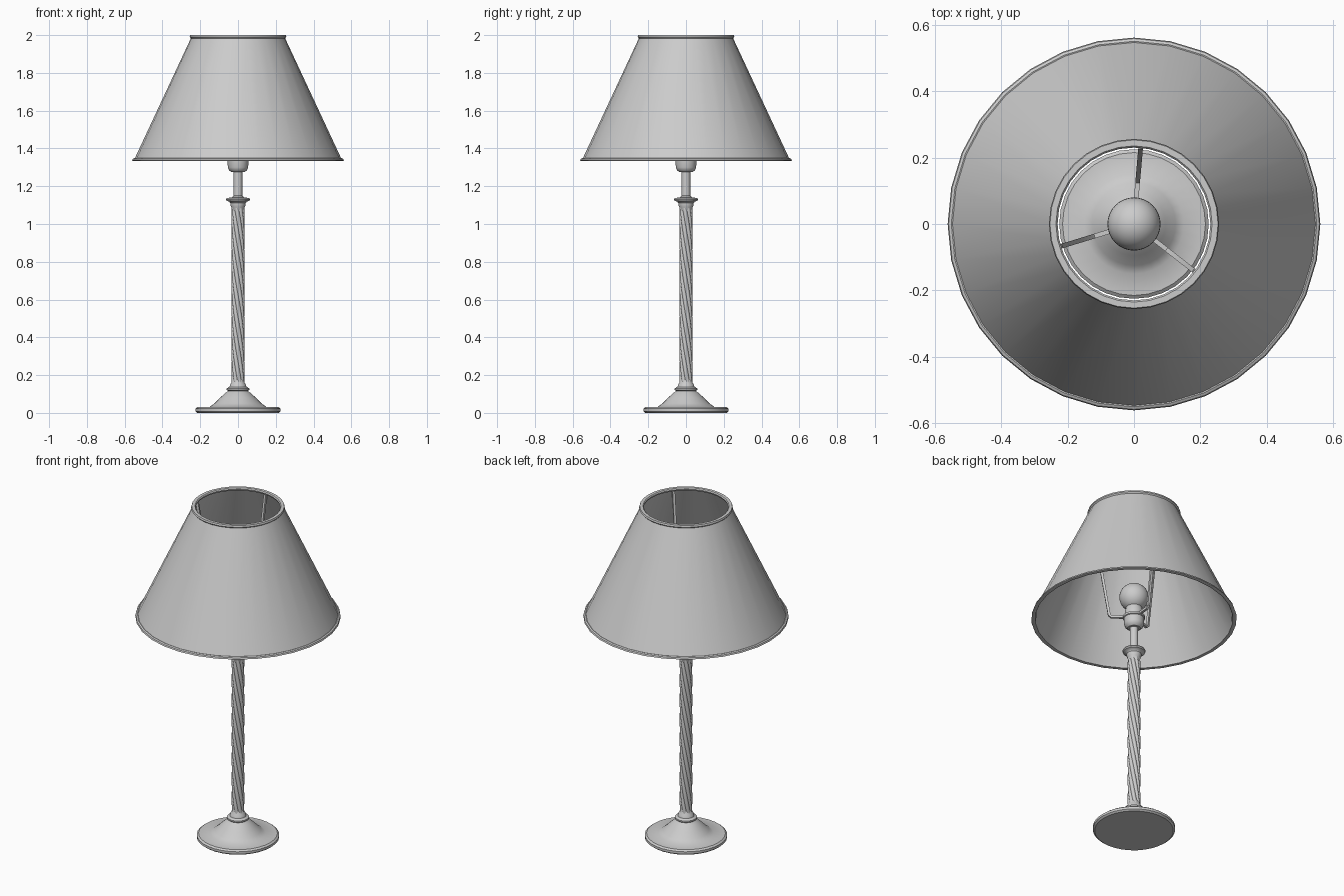
import bpy, bmesh, math
from mathutils import Vector

cube = bpy.data.objects.get("Cube")
if cube:
    bpy.data.objects.remove(cube)

SIDES = 32

grey = bpy.data.materials.new("plain_grey")
grey.use_nodes = True
grey.diffuse_color = (0.6, 0.6, 0.6, 1)
bsdf = grey.node_tree.nodes["Principled BSDF"]
bsdf.inputs["Base Color"].default_value = grey.diffuse_color
bsdf.inputs["Roughness"].default_value = 0.6


def finish(name, bm, angle=35):
    """Turn a bmesh into a grey, smooth-shaded object."""
    bmesh.ops.remove_doubles(bm, verts=bm.verts, dist=1e-5)
    bmesh.ops.recalc_face_normals(bm, faces=bm.faces)
    mesh = bpy.data.meshes.new(name)
    bm.to_mesh(mesh)
    bm.free()
    mesh.materials.append(grey)
    obj = bpy.data.objects.new(name, mesh)
    bpy.context.collection.objects.link(obj)
    bpy.ops.object.select_all(action="DESELECT")
    obj.select_set(True)
    bpy.context.view_layer.objects.active = obj
    bpy.ops.object.shade_smooth_by_angle(angle=math.radians(angle))
    return obj


def lathe(name, profile, closed=False):
    """Spin (radius, height) points around the z axis."""
    bm = bmesh.new()
    verts = [bm.verts.new((r, 0, z)) for r, z in profile]
    pairs = list(zip(verts, verts[1:]))
    if closed:
        pairs.append((verts[-1], verts[0]))
    edges = [bm.edges.new(p) for p in pairs]
    bmesh.ops.spin(bm, geom=verts + edges, cent=(0, 0, 0), axis=(0, 0, 1),
                   angle=math.tau, steps=SIDES, use_duplicate=False)
    return finish(name, bm)


def ribbed_column(name, low, high, radius, depth, ribs, turns, rows=64):
    """Column with rounded ribs that wind slowly around it."""
    bm = bmesh.new()
    count = ribs * 8
    rings = []
    for i in range(rows + 1):
        t = i / rows
        ring = []
        for j in range(count):
            a = math.tau * j / count
            r = radius - depth * (1 - abs(math.sin(a * ribs / 2)))
            turned = a - math.tau * turns * t
            ring.append(bm.verts.new((r * math.cos(turned), r * math.sin(turned),
                                      low + (high - low) * t)))
        rings.append(ring)
    for a, b in zip(rings, rings[1:]):
        for j in range(count):
            k = (j + 1) % count
            bm.faces.new((a[j], a[k], b[k], b[j]))
    return finish(name, bm, 40)


def rod(name, points, width):
    """Square rod swept along a path."""
    bm = bmesh.new()
    h = width / 2
    path = [Vector(p) for p in points]
    side = Vector((-path[0].y, path[0].x, 0)).normalized() * h
    rings = []
    for i, p in enumerate(path):
        along = (path[min(i + 1, len(path) - 1)] - path[max(i - 1, 0)]).normalized()
        up = along.cross(side).normalized() * h
        rings.append([bm.verts.new(p + side * s + up * u)
                      for s, u in ((1, 1), (-1, 1), (-1, -1), (1, -1))])
    for a, b in zip(rings, rings[1:]):
        for j in range(4):
            k = (j + 1) % 4
            bm.faces.new((a[j], a[k], b[k], b[j]))
    bm.faces.new(rings[0])
    bm.faces.new(rings[-1])
    return finish(name, bm)


# Flared foot with a rim and collar
lathe("base", [(0, 0), (0.215, 0), (0.225, 0.008), (0.225, 0.022), (0.215, 0.03),
               (0.15, 0.032), (0.125, 0.05), (0.095, 0.08), (0.07, 0.103),
               (0.052, 0.116), (0.06, 0.122), (0.06, 0.13), (0.045, 0.138),
               (0.042, 0.15), (0.036, 0.158), (0.03, 0.18), (0, 0.18)])

# Twisted column
ribbed_column("column", 0.155, 1.1, 0.035, 0.006, 8, 1.0)

# Capital on top of the column
lathe("capital", [(0, 1.07), (0.031, 1.07), (0.036, 1.09), (0.04, 1.1), (0.04, 1.11),
                  (0.046, 1.118), (0.06, 1.123), (0.063, 1.13), (0.06, 1.137),
                  (0.03, 1.142), (0.023, 1.15), (0, 1.15)])

# Stem, bulb holder and bulb
lathe("stem", [(0, 1.14), (0.023, 1.14), (0.023, 1.285), (0, 1.285)])
lathe("socket", [(0, 1.275), (0.035, 1.275), (0.048, 1.285), (0.054, 1.3), (0.055, 1.335),
                 (0.06, 1.338), (0.06, 1.35), (0.05, 1.354), (0.05, 1.38),
                 (0.044, 1.4), (0.044, 1.415), (0, 1.415)])
bulb = [(0.08 * math.sin(a), 1.47 - 0.08 * math.cos(a))
        for a in (math.pi * i / 16 for i in range(17))]
lathe("bulb", bulb)

# Thin conical shade with a trim ring at each end
lathe("shade", [(0.55, 1.34), (0.245, 1.993), (0.237, 1.993), (0.541, 1.34)], closed=True)
lathe("shade_bottom_trim", [(0.553, 1.333), (0.561, 1.336), (0.558, 1.345),
                            (0.55, 1.349), (0.536, 1.345), (0.54, 1.335)], closed=True)
lathe("shade_top_trim", [(0.249, 1.982), (0.256, 1.99), (0.253, 2.0),
                         (0.235, 2.0), (0.23, 1.994), (0.234, 1.984)], closed=True)

# Three bent arms holding the shade
for n, degrees in enumerate((85, 197, 322)):
    c, s = math.cos(math.radians(degrees)), math.sin(math.radians(degrees))
    bend = [(0.04, 1.345), (0.125, 1.345), (0.135, 1.355), (0.233, 1.985)]
    rod(f"shade_arm_{n + 1}", [(r * c, r * s, z) for r, z in bend], 0.014)
